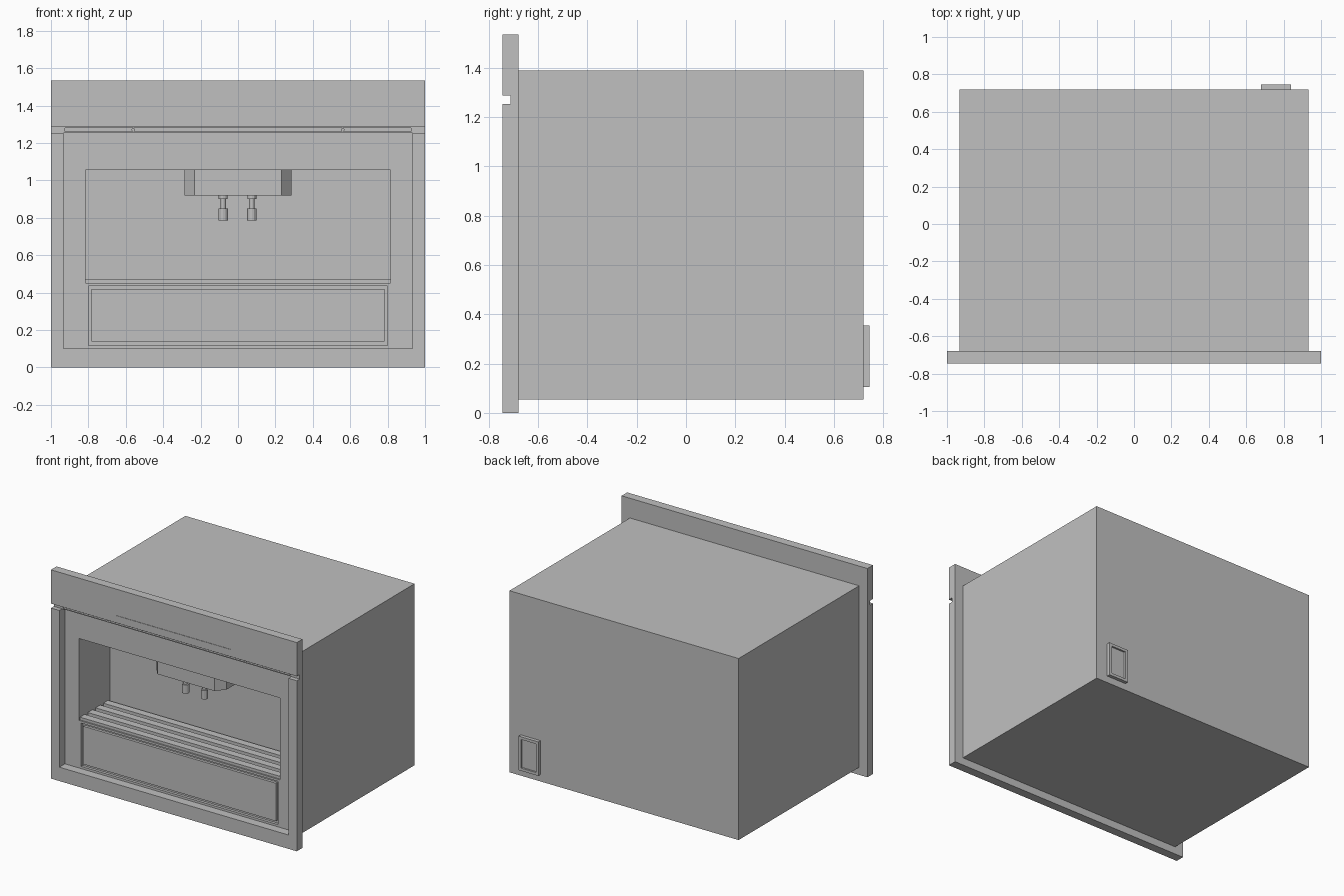
import bpy
import bmesh
from mathutils import Matrix, Vector

cube = bpy.data.objects.get("Cube")
if cube:
    bpy.data.objects.remove(cube, do_unlink=True)

GREY = (0.53, 0.53, 0.53, 1.0)
grey = bpy.data.materials.new("satin grey")
grey.use_nodes = True
grey.diffuse_color = GREY
for node in grey.node_tree.nodes:
    if node.type == "BSDF_PRINCIPLED":
        node.inputs["Base Color"].default_value = GREY


def finish(name, bm):
    bmesh.ops.recalc_face_normals(bm, faces=bm.faces)
    mesh = bpy.data.meshes.new(name)
    bm.to_mesh(mesh)
    bm.free()
    mesh.materials.append(grey)
    obj = bpy.data.objects.new(name, mesh)
    bpy.context.scene.collection.objects.link(obj)
    return obj


def box(name, x, y, z):
    """Box from (min, max) pairs."""
    bm = bmesh.new()
    bmesh.ops.create_cube(bm, size=1)
    for v in bm.verts:
        v.co = Vector([lo + (c + 0.5) * (hi - lo) for c, (lo, hi) in zip(v.co, (x, y, z))])
    return finish(name, bm)


def prism(name, points, offset):
    """Extrude a closed outline along an offset vector."""
    bm = bmesh.new()
    face = bm.faces.new([bm.verts.new(p) for p in points])
    new = bmesh.ops.extrude_face_region(bm, geom=[face])["geom"]
    bmesh.ops.translate(bm, vec=offset, verts=[g for g in new if isinstance(g, bmesh.types.BMVert)])
    return finish(name, bm)


def cut(obj, x, y, z):
    """Subtract a box and remove the cutter."""
    cutter = box("cutter", x, y, z)
    cutter.hide_render = True
    mod = obj.modifiers.new("cut", "BOOLEAN")
    mod.operation = "DIFFERENCE"
    mod.solver = "EXACT"
    mod.object = cutter
    bpy.context.view_layer.objects.active = obj
    bpy.ops.object.modifier_apply(modifier=mod.name)
    bpy.data.objects.remove(cutter, do_unlink=True)


def sym(half):
    return (-half, half)


FRONT, JOIN, BACK = -0.745, -0.68, 0.72
NICHE_BACK = -0.32
FLOOR = 0.452

# Housing with the cup niche and the drawer pocket
housing = box("housing", sym(0.932), (JOIN, BACK), (0.055, 1.39))
cut(housing, sym(0.816), (-0.8, NICHE_BACK), (FLOOR, 1.054))
cut(housing, sym(0.8), (-0.8, JOIN + 0.02), (0.118, 0.436))

# Front surround: notched side profile carried across the full width
profile = [(FRONT, 0), (JOIN, 0), (JOIN, 1.535), (FRONT, 1.535),
           (FRONT, 1.287), (-0.712, 1.287), (-0.712, 1.254), (FRONT, 1.254)]
surround = prism("front_surround", [(-1, y, z) for y, z in profile], (2, 0, 0))
cut(surround, sym(0.932), (-0.8, -0.6), (0.102, 1.254))
cut(surround, sym(0.925), (-0.73, -0.7), (1.261, 1.279))
cut(surround, sym(0.467), (-0.8, FRONT + 0.003), (1.34, 1.48))

# Drawer front filling its pocket, leaving a narrow gap
box("drawer_front", sym(0.784), (JOIN, JOIN + 0.03), (0.139, 0.418))

# Drip grille slats
for i in range(4):
    y = JOIN + 0.01 + i * 0.09
    box(f"grille_slat_{i + 1}", sym(0.816), (y, y + 0.055), (FLOOR - 0.005, 0.472))

# Dispenser head with chamfered front corners
right = [(0.232, -0.605), (0.286, -0.54), (0.286, NICHE_BACK + 0.01)]
outline = right + [(-x, y) for x, y in reversed(right)]
prism("dispenser_head", [(x, y, 0.92) for x, y in outline], (0, 0, 0.14))


def cylinder(bm, centre, radius, depth, rotation=Matrix()):
    bmesh.ops.create_cone(bm, cap_ends=True, segments=12, radius1=radius, radius2=radius,
                          depth=depth, matrix=Matrix.Translation(centre) @ rotation)


# Spouts: collar, neck and tip
for side, x in (("right", -0.079), ("left", 0.074)):
    bm = bmesh.new()
    for low, high, radius in ((0.9, 0.925, 0.024), (0.84, 0.905, 0.014), (0.785, 0.85, 0.025)):
        cylinder(bm, (x, -0.495, (low + high) / 2), radius, high - low)
    finish(f"{side}_spout", bm)

# Small pins in the groove slot
for side, x in (("right", -0.56), ("left", 0.56)):
    bm = bmesh.new()
    cylinder(bm, (x, -0.705, 1.27), 0.009, 0.016, Matrix.Rotation(1.5708, 4, "X"))
    finish(f"{side}_groove_pin", bm)

# Rear socket with recessed centre
socket = box("rear_socket", (0.68, 0.84), (BACK, 0.745), (0.105, 0.355))
cut(socket, (0.7, 0.82), (0.732, 0.8), (0.125, 0.335))
